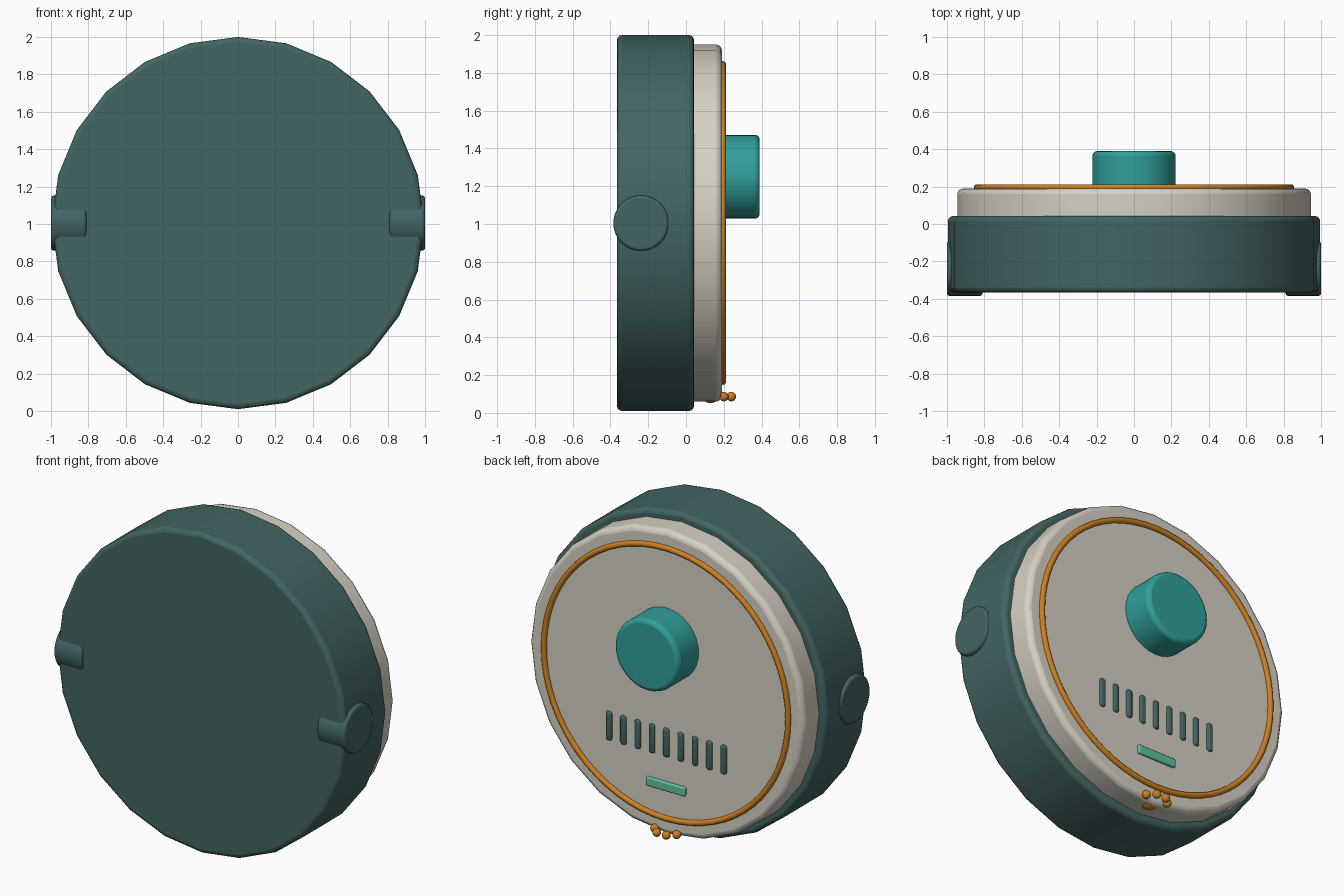
import bpy
import math

if "Cube" in bpy.data.objects:
    bpy.data.objects.remove(bpy.data.objects["Cube"])

CZ = 1.005  # height of the round body's axis


def material(name, rgb):
    m = bpy.data.materials.new(name)
    m.diffuse_color = (*rgb, 1)
    m.use_nodes = True
    m.node_tree.nodes["Principled BSDF"].inputs["Base Color"].default_value = m.diffuse_color
    return m


GREEN = material("dark_green", (0.055, 0.13, 0.125))
CREAM = material("cream", (0.68, 0.64, 0.55))
ORANGE = material("orange", (0.62, 0.22, 0.015))
TEAL = material("teal", (0.03, 0.35, 0.32))
MINT = material("mint", (0.12, 0.55, 0.35))


def finish(name, mat, bevel=0, segments=3):
    ob = bpy.context.object
    ob.name = name
    ob.data.materials.append(mat)
    bpy.ops.object.transform_apply(location=False, rotation=True, scale=True)
    if bevel:
        b = ob.modifiers.new("bevel", 'BEVEL')
        b.width = bevel
        b.segments = segments
        b.limit_method = 'ANGLE'
        b.angle_limit = math.radians(40)
    bpy.ops.object.shade_smooth_by_angle(angle=math.radians(40))
    return ob


def disc_y(name, mat, r, y0, y1, z, sides, bevel):
    bpy.ops.mesh.primitive_cylinder_add(
        vertices=sides, radius=r, depth=y1 - y0,
        location=(0, (y0 + y1) / 2, z), rotation=(math.pi / 2, 0, 0))
    return finish(name, mat, bevel)


def box(name, mat, size, loc, bevel):
    bpy.ops.mesh.primitive_cube_add(size=1, location=loc)
    bpy.context.object.scale = size
    return finish(name, mat, bevel)


def ball(name, mat, radii, loc):
    bpy.ops.mesh.primitive_uv_sphere_add(segments=20, ring_count=12, radius=1, location=loc)
    bpy.context.object.scale = radii
    return finish(name, mat)


# Main round housing and paler face plate
disc_y("housing", GREEN, 0.995, -0.365, 0.042, CZ, 24, 0.025)
disc_y("face_plate", CREAM, 0.945, 0.0, 0.19, CZ, 24, 0.03)

# Trim ring on the face
bpy.ops.mesh.primitive_torus_add(major_radius=0.84, minor_radius=0.017,
                                 major_segments=64, minor_segments=10,
                                 location=(0, 0.195, CZ), rotation=(math.pi / 2, 0, 0))
finish("trim_ring", ORANGE)

# Dial
disc_y("dial", TEAL, 0.222, 0.17, 0.39, 1.25, 32, 0.025)

# Row of vent slats and the indicator bar under it
for i in range(9):
    box("vent_slat", GREEN, (0.04, 0.03, 0.18), ((i - 4) * 0.0985, 0.19, 0.635), 0.014)
box("indicator_bar", MINT, (0.27, 0.03, 0.055), (0, 0.192, 0.365), 0.008)

# Side pivots
for s in (-1, 1):
    bpy.ops.mesh.primitive_cylinder_add(vertices=32, radius=0.147, depth=0.19,
                                        location=(s * 0.905, -0.238, CZ),
                                        rotation=(0, math.pi / 2, 0))
    finish("side_pivot", GREEN, 0.015)

# Small foot print shaped ornament under the face: pad and four beads
ball("ornament_pad", ORANGE, (0.045, 0.035, 0.02), (0, 0.13, 0.072))
for s in (-1, 1):
    for x, y in ((0.076, 0.2), (0.033, 0.24)):
        ball("ornament_bead", ORANGE, (0.025,) * 3, (s * x, y, 0.086))
